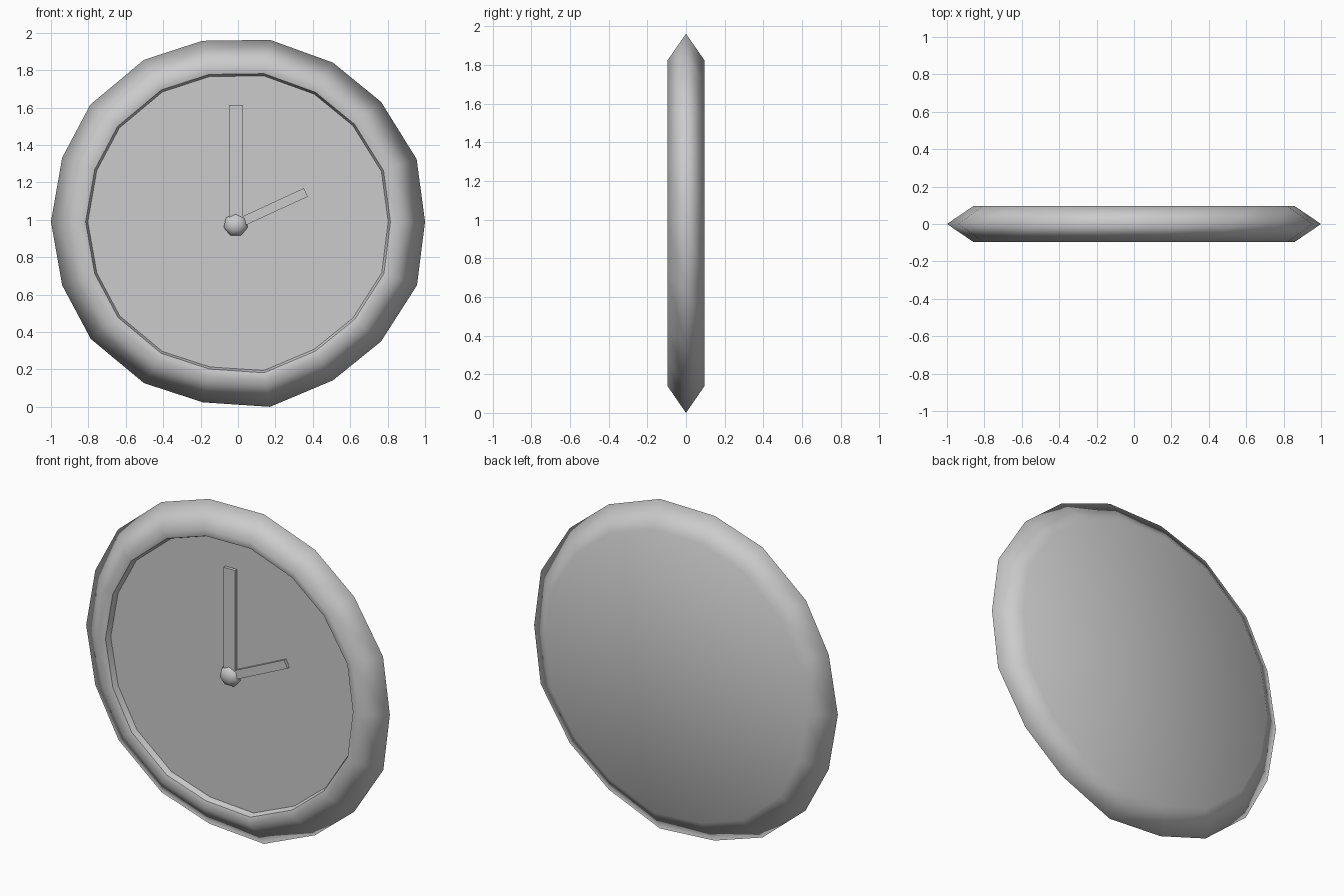
import bpy, bmesh, math
from mathutils import Matrix, Vector

if "Cube" in bpy.data.objects:
    bpy.data.objects.remove(bpy.data.objects["Cube"])

CZ = 0.985  # height of the clock centre

# Slightly uneven 18-sided outline (x, z), counter-clockwise from the right
OUTLINE = [(1, .99), (.955, 1.325), (.765, 1.63), (.508, 1.84), (.171, 1.962),
           (-.19, 1.957), (-.503, 1.855), (-.79, 1.615), (-.94, 1.332),
           (-1, .99), (-.94, .65), (-.787, .363), (-.503, .127), (-.187, .024),
           (.171, 0), (.508, .142), (.765, .35), (.957, .65)]


def finish(bm, name, smooth):
    bmesh.ops.recalc_face_normals(bm, faces=bm.faces[:])
    for f in bm.faces:
        f.smooth = smooth
    me = bpy.data.meshes.new(name)
    bm.to_mesh(me)
    bm.free()
    ob = bpy.data.objects.new(name, me)
    bpy.context.collection.objects.link(ob)
    return ob


def ring(bm, scale, y):
    return [bm.verts.new((x * scale, y, CZ + (z - CZ) * scale)) for x, z in OUTLINE]


# Frame: back plate, outer ridge, front crest, lip and recess wall
bm = bmesh.new()
profile = [(.86, .095), (1, 0), (.86, -.095), (.815, -.083), (.803, -.05)]
rings = [ring(bm, s, y) for s, y in profile]
n = len(OUTLINE)
for a, b in zip(rings, rings[1:]):
    for i in range(n):
        j = (i + 1) % n
        bm.faces.new((a[i], a[j], b[j], b[i]))
bm.faces.new(rings[0])
# Flat dial closes the recess
dial = bm.faces.new(rings[-1])
bmesh.ops.recalc_face_normals(bm, faces=bm.faces[:])
for e in dial.edges:
    e.smooth = False
for v in rings[3]:
    for e in v.link_edges:
        if e.other_vert(v) in rings[3]:
            e.smooth = False
finish(bm, "clock_body", True)


# Hands: thin bars running out from the hub
def hand(name, start, length, width, angle):
    bm = bmesh.new()
    bmesh.ops.create_cube(bm, size=1)
    m = (Matrix.Translation((start[0], -.056, start[1]))
         @ Matrix.Rotation(-angle, 4, 'Y')
         @ Matrix.Translation((length / 2, 0, 0))
         @ Matrix.Diagonal((length, .024, width, 1)))
    bm.transform(m)
    finish(bm, name, False)


hand("minute_hand", (-.01, .975), .64, .075, math.radians(90))
hand("hour_hand", (-.01, .975), .41, .05, math.radians(24.7))

# Hub: small low-poly knob
bm = bmesh.new()
bmesh.ops.create_uvsphere(bm, u_segments=7, v_segments=6, radius=.066)
bm.transform(Matrix.Translation((-.012, -.052, .973))
             @ Matrix.Diagonal((1, .66, .95, 1))
             @ Matrix.Rotation(math.radians(90), 4, 'X'))
finish(bm, "hub", True)
